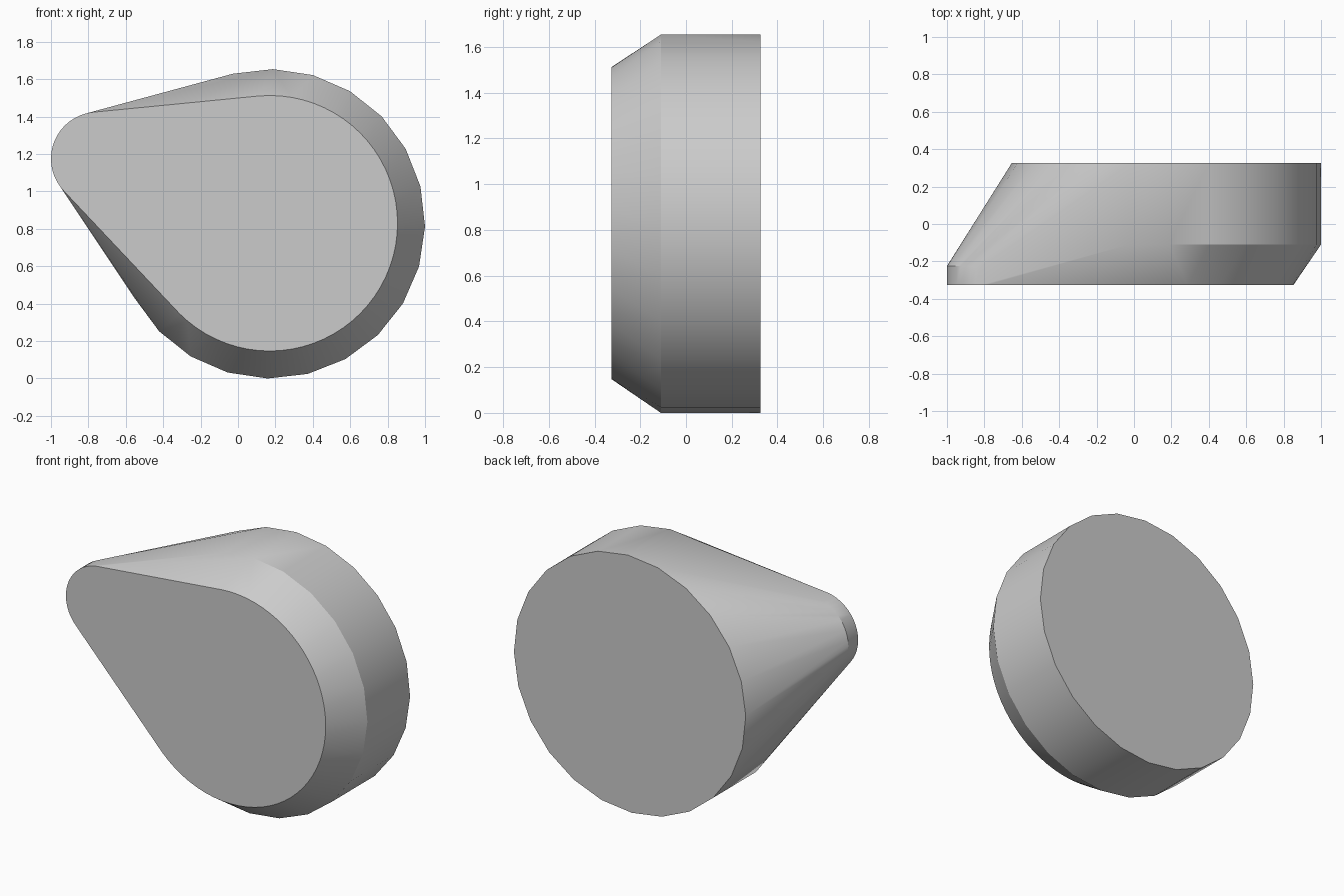
import bpy, bmesh
from math import cos, sin, radians, tau

cube = bpy.data.objects.get("Cube")
if cube:
    bpy.data.objects.remove(cube, do_unlink=True)

# Plain grey material
grey = bpy.data.materials.new("plain grey")
grey.use_nodes = True
color = (0.6, 0.6, 0.6, 1)
grey.diffuse_color = color
grey.node_tree.nodes["Principled BSDF"].inputs["Base Color"].default_value = color

bm = bmesh.new()


def ring(x, z, radius, y, sides, turn=0):
    """Add a ring of points facing the front."""
    for i in range(sides):
        a = tau * i / sides + radians(turn)
        bm.verts.new((x + radius * cos(a), y, z + radius * sin(a)))


# Coarse main disc, fine front rim and small thin tip, wrapped in one skin
for y in (-0.11, 0.325):
    ring(0.173, 0.827, 0.827, y, 24, -1)
ring(0.17, 0.83, 0.683, -0.325, 72)
for y in (-0.325, -0.225):
    ring(-0.75, 1.175, 0.25, y, 48)

hull = bmesh.ops.convex_hull(bm, input=bm.verts[:])
loose = {g for g in hull["geom_interior"] + hull["geom_unused"]
         if isinstance(g, bmesh.types.BMVert)}
bmesh.ops.delete(bm, geom=list(loose), context="VERTS")
bmesh.ops.dissolve_limit(bm, angle_limit=radians(0.5),
                         verts=bm.verts[:], edges=bm.edges[:])
bmesh.ops.recalc_face_normals(bm, faces=bm.faces[:])

mesh = bpy.data.meshes.new("tapered_body")
bm.to_mesh(mesh)
bm.free()
mesh.materials.append(grey)
body = bpy.data.objects.new("tapered_body", mesh)
bpy.context.collection.objects.link(body)

# Soft sides with crisp front and back edges
bpy.ops.object.select_all(action="DESELECT")
body.select_set(True)
bpy.context.view_layer.objects.active = body
bpy.ops.object.shade_smooth_by_angle(angle=radians(30))
